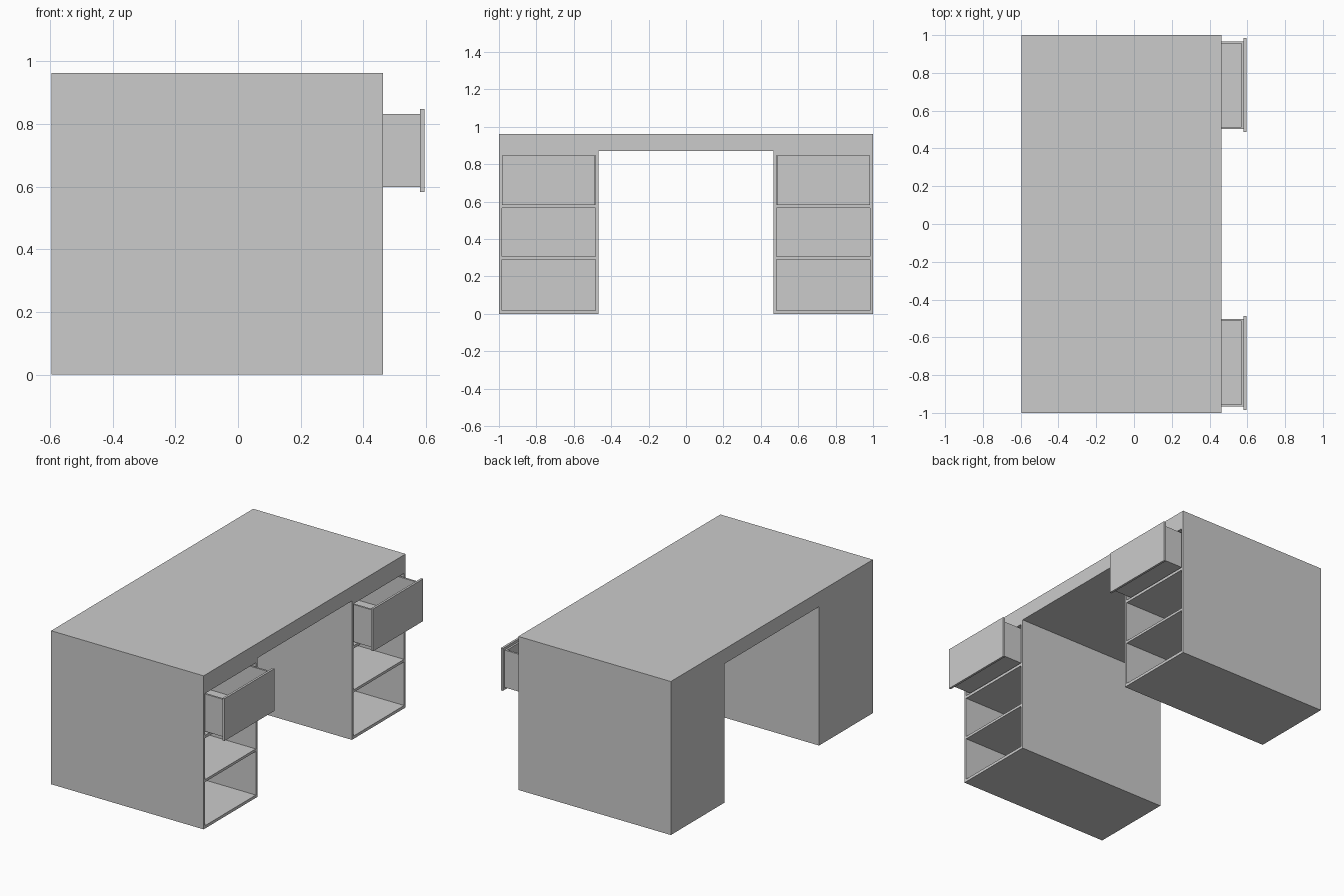
import bpy, bmesh

if "Cube" in bpy.data.objects:
    bpy.data.objects.remove(bpy.data.objects["Cube"])

X_BACK, X_FRONT = -0.595, 0.462
HEIGHT, KNEE_TOP, KNEE_Y = 0.962, 0.87, 0.468


def add_object(name, bm):
    bmesh.ops.recalc_face_normals(bm, faces=bm.faces)
    mesh = bpy.data.meshes.new(name)
    bm.to_mesh(mesh)
    bm.free()
    obj = bpy.data.objects.new(name, mesh)
    bpy.context.collection.objects.link(obj)
    return obj


def add_box(bm, x, y, z):
    verts = bmesh.ops.create_cube(bm, size=1)["verts"]
    for v in verts:
        for i, (lo, hi) in enumerate((x, y, z)):
            v.co[i] = lo if v.co[i] < 0 else hi


def box(name, x, y, z):
    bm = bmesh.new()
    add_box(bm, x, y, z)
    return add_object(name, bm)


def span(side, a, b):
    return tuple(sorted((side * a, side * b)))


def cut(obj, cutter):
    cutter.hide_render = True
    mod = obj.modifiers.new("cut", "BOOLEAN")
    mod.operation = "DIFFERENCE"
    mod.solver = "EXACT"
    mod.object = cutter
    bpy.context.view_layer.objects.active = obj
    bpy.ops.object.modifier_apply(modifier=mod.name)
    bpy.data.objects.remove(cutter)


# Desk body: upside-down U profile swept from back to front
profile = [(-1, 0), (-KNEE_Y, 0), (-KNEE_Y, KNEE_TOP), (KNEE_Y, KNEE_TOP),
           (KNEE_Y, 0), (1, 0), (1, HEIGHT), (-1, HEIGHT)]
bm = bmesh.new()
face = bm.faces.new([bm.verts.new((X_BACK, y, z)) for y, z in profile])
ext = bmesh.ops.extrude_face_region(bm, geom=[face])["geom"]
moved = [g for g in ext if isinstance(g, bmesh.types.BMVert)]
bmesh.ops.translate(bm, verts=moved, vec=(X_FRONT - X_BACK, 0, 0))
desk = add_object("desk_body", bm)

# Three drawer bays in each pedestal, open at the front
bm = bmesh.new()
for side in (-1, 1):
    for z in ((0.018, 0.291), (0.307, 0.566), (0.584, 0.846)):
        add_box(bm, (X_BACK + 0.015, X_FRONT + 0.1), span(side, 0.484, 0.985), z)
cut(desk, add_object("bay_cutter", bm))

# Top drawers, pulled part way out
for side, label in ((-1, "near"), (1, "far")):
    tray = box(f"{label}_drawer_tray", (-0.44, 0.581), span(side, 0.502, 0.967), (0.598, 0.832))
    cut(tray, box("tray_cutter", (-0.428, 0.569), span(side, 0.514, 0.955), (0.61, 0.95)))
    box(f"{label}_drawer_front", (0.581, 0.595), span(side, 0.488, 0.984), (0.583, 0.848))
